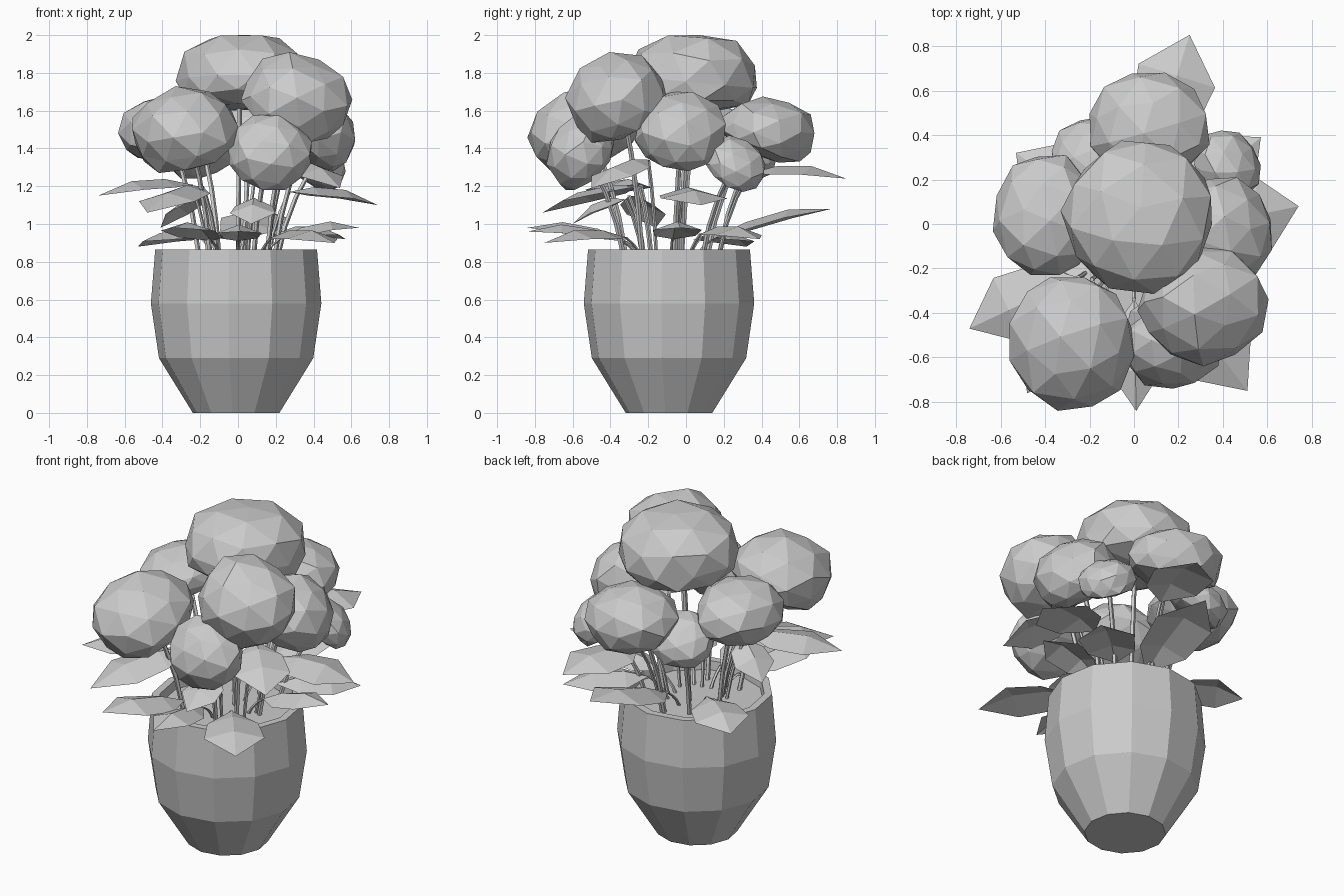
import bpy
import bmesh
import math
import random
from mathutils import Vector, Quaternion

random.seed(4)
cube = bpy.data.objects.get("Cube")
if cube:
    bpy.data.objects.remove(cube)

GREY = (0.6, 0.6, 0.6, 1.0)
material = bpy.data.materials.new("plain_grey")
material.use_nodes = True
material.diffuse_color = GREY
material.node_tree.nodes["Principled BSDF"].inputs["Base Color"].default_value = GREY
material.node_tree.nodes["Principled BSDF"].inputs["Roughness"].default_value = 0.8

POT = Vector((-0.01, -0.09, 0))
SOIL = 0.81


def finish(name, bm):
    mesh = bpy.data.meshes.new(name)
    bm.to_mesh(mesh)
    bm.free()
    mesh.materials.append(material)
    obj = bpy.data.objects.new(name, mesh)
    bpy.context.collection.objects.link(obj)


def rings(name, path, sides, turn=0.0):
    """Skin of level rings along a path of (centre, radius), capped at both ends."""
    bm = bmesh.new()
    loops = []
    for centre, radius in path:
        loop = []
        for i in range(sides):
            a = turn + math.tau * i / sides
            loop.append(bm.verts.new(centre + radius * Vector((math.cos(a), math.sin(a), 0))))
        loops.append(loop)
    for low, high in zip(loops, loops[1:]):
        for i in range(sides):
            j = (i + 1) % sides
            bm.faces.new((low[i], low[j], high[j], high[i]))
    bm.faces.new(loops[0][::-1])
    bm.faces.new(loops[-1])
    finish(name, bm)


def stem(name, start, end, radius):
    """Bent tube that rises first and then leans outward."""
    bend = start.lerp(end, 0.3)
    bend.z = start.z + 0.6 * (end.z - start.z)
    path = []
    for i in range(4):
        t = i / 3
        path.append((start.lerp(bend, t).lerp(bend.lerp(end, t), t), radius))
    rings(name, path, 5)


def flower(name, centre, size, tilt, height):
    """Faceted dome with full shoulders and a flatter underside, leaning outward."""
    bm = bmesh.new()
    bmesh.ops.create_icosphere(bm, subdivisions=2, radius=1)
    outward = Vector((centre.x, centre.y + 0.05, 0)).normalized()
    lean = Quaternion(Vector((0, 0, 1)).cross(outward), math.radians(tilt))
    spin = Quaternion((0, 0, 1), random.uniform(0, math.tau))
    for v in bm.verts:
        p = spin @ v.co
        flat = math.hypot(p.x, p.y)
        p /= (flat ** 2.5 + abs(p.z) ** 2.5) ** 0.4
        p *= random.uniform(0.94, 1.03)
        if p.z < -0.1:
            p.z = -0.1 + (p.z + 0.1) * 0.55
        p.z *= height
        v.co = lean @ p
    # fit the dome to its half sizes
    for axis in range(3):
        low = min(v.co[axis] for v in bm.verts)
        high = max(v.co[axis] for v in bm.verts)
        for v in bm.verts:
            t = (v.co[axis] - low) / (high - low)
            v.co[axis] = centre[axis] + size[axis] * (2 * t - 1)
    bmesh.ops.dissolve_limit(bm, angle_limit=math.radians(13),
                             verts=bm.verts[:], edges=bm.edges[:])
    bmesh.ops.recalc_face_normals(bm, faces=bm.faces[:])
    finish(name, bm)


def leaf(name, base, tip, width):
    """Folded pointed blade with a raised midrib."""
    bm = bmesh.new()
    along = tip - base
    side = Vector((-along.y, along.x, 0)).normalized()
    up = Vector((0, 0, 1))
    rows = []
    for t, half, lift in ((0, 0, 0), (0.28, 0.42, 0.045), (0.64, 0.5, 0.055), (1, 0, 0)):
        mid = base + along * t + up * lift
        row = [bm.verts.new(mid)]
        if half:
            drop = up * 0.045
            row = [bm.verts.new(mid - side * half * width - drop), row[0],
                   bm.verts.new(mid + side * half * width - drop)]
        rows.append(row)
    root, near, far, point = rows
    for k in (0, 1):
        bm.faces.new((root[0], near[k + 1], near[k]))
        bm.faces.new((near[k], near[k + 1], far[k + 1], far[k]))
        bm.faces.new((far[k], far[k + 1], point[0]))
    bmesh.ops.recalc_face_normals(bm, faces=bm.faces[:])
    if bm.faces[:][0].normal.z < 0:
        bmesh.ops.reverse_faces(bm, faces=bm.faces[:])
    finish(name, bm)


# Pot: outer wall, rim, inner wall and soil floor
profile = ((0, 0.23), (0.29, 0.41), (0.58, 0.453), (0.865, 0.43), (0.865, 0.385), (SOIL, 0.38))
rings("pot", [(POT + Vector((0, 0, z)), r) for z, r in profile], 12, math.radians(-5))

# Flower heads: centre, half sizes, lean angle, flattening
flowers = {
    "top_flower": ((0.01, 0.03, 1.80), (0.34, 0.345, 0.20), 8, 1.0),
    "front_left_flower": ((0.31, -0.37, 1.67), (0.295, 0.27, 0.24), 35, 0.95),
    "front_right_flower": ((-0.28, -0.54, 1.50), (0.28, 0.30, 0.23), 35, 0.95),
    "low_front_flower": ((0.17, -0.56, 1.38), (0.22, 0.18, 0.20), 45, 1.0),
    "left_flower": ((0.39, -0.03, 1.49), (0.23, 0.24, 0.21), 38, 0.9),
    "low_left_flower": ((0.42, 0.26, 1.32), (0.15, 0.16, 0.15), 45, 0.75),
    "back_flower": ((0.07, 0.43, 1.50), (0.27, 0.25, 0.175), 28, 0.95),
    "right_flower": ((-0.40, 0.04, 1.51), (0.235, 0.27, 0.17), 30, 0.95),
    "low_back_flower": ((-0.19, 0.31, 1.38), (0.18, 0.17, 0.14), 42, 0.75),
}
for name, (centre, size, tilt, height) in flowers.items():
    centre = Vector(centre)
    flower(name, centre, size, tilt, height)
    foot = POT.lerp(centre, 0.5)
    foot.z = SOIL
    neck = Vector((centre.x * 0.9, centre.y * 0.9, centre.z - size[2] * 0.3))
    stem(name + "_stem", foot, neck, 0.014)

# Leaves: base, tip, width
leaves = {
    "right_leaf": ((-0.25, -0.24, 1.21), (-0.74, -0.47, 1.15), 0.32),
    "upper_front_right_leaf": ((-0.19, -0.25, 1.20), (-0.48, -0.76, 1.06), 0.34),
    "low_front_right_leaf": ((-0.14, -0.32, 0.91), (-0.34, -0.84, 0.98), 0.30),
    "front_leaf": ((0.0, -0.34, 0.91), (0.01, -0.84, 0.96), 0.24),
    "front_left_leaf": ((0.18, -0.32, 0.93), (0.51, -0.75, 0.90), 0.34),
    "upper_front_left_leaf": ((0.26, -0.20, 1.34), (0.54, -0.50, 1.19), 0.32),
    "left_leaf": ((0.27, -0.02, 1.17), (0.74, 0.08, 1.10), 0.36),
    "low_left_leaf": ((0.22, -0.07, 0.92), (0.64, -0.03, 0.98), 0.26),
    "back_left_leaf": ((0.20, 0.08, 0.95), (0.57, 0.39, 0.92), 0.32),
    "back_leaf": ((0.09, 0.34, 1.27), (0.25, 0.85, 1.24), 0.36),
    "low_back_leaf": ((0.03, 0.14, 0.92), (0.12, 0.77, 1.08), 0.36),
    "back_right_leaf": ((-0.20, 0.08, 0.93), (-0.53, 0.32, 0.88), 0.32),
    "inner_right_leaf": ((-0.17, -0.30, 1.15), (-0.41, -0.16, 0.98), 0.24),
    "inner_front_leaf": ((0.09, -0.32, 1.13), (0.07, -0.60, 1.0), 0.24),
}
for name, (base, tip, width) in leaves.items():
    base = Vector(base)
    leaf(name, base, Vector(tip), width)
    foot = POT.lerp(base, 0.6)
    foot.z = SOIL
    stem(name + "_stalk", foot, base, 0.01)
